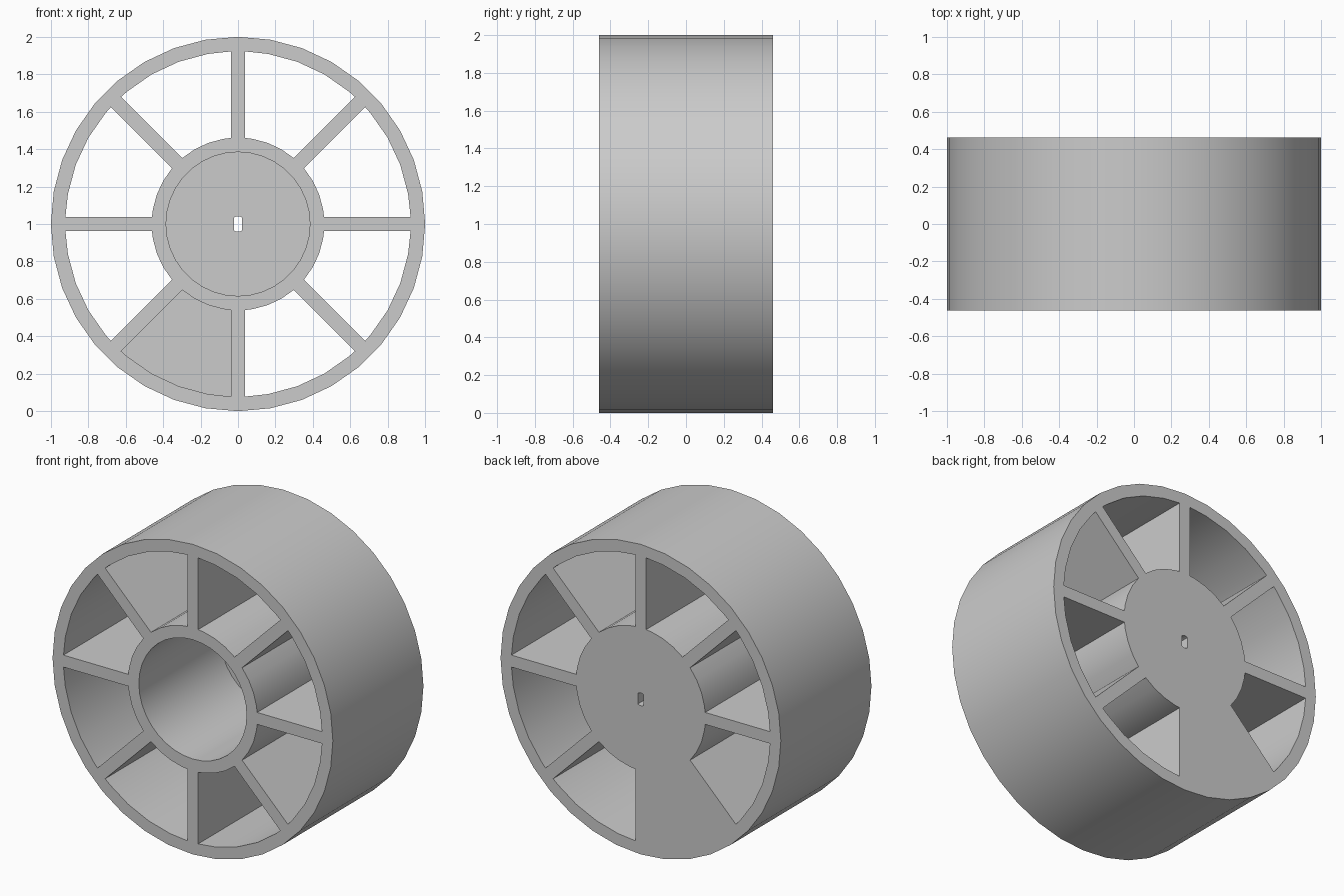
import bpy, bmesh, math

if "Cube" in bpy.data.objects:
    bpy.data.objects.remove(bpy.data.objects["Cube"])

R, HUB, WALL = 1.0, 0.4615, 0.077      # rim radius, hub radius, wall thickness
HALF = 0.4615                          # half of the wheel width
FLOOR = HALF - 0.1                     # front face of the closed back plates
SIDES, SPOKES = 36, 8


def circle(r, n=SIDES):
    return [(r * math.cos(2 * math.pi * i / n), r * math.sin(2 * math.pi * i / n)) for i in range(n)]


def arc(r, a0, a1):
    # spoke sides are parallel, so arc ends are inset by half a wall
    inset = math.asin(WALL / 2 / r)
    a0, a1, step = a0 + inset, a1 - inset, 2 * math.pi / SIDES
    angles = [a0] + [k * step for k in range(SIDES + 1) if a0 + 0.02 < k * step < a1 - 0.02] + [a1]
    return [(r * math.cos(a), r * math.sin(a)) for a in angles]


def prisms(name, items):
    """Extrude (profile, y0, y1) items along y about the wheel axis."""
    bm = bmesh.new()
    for pts, y0, y1 in items:
        face = bm.faces.new([bm.verts.new((x, y0, z + 1)) for x, z in pts])
        out = bmesh.ops.extrude_face_region(bm, geom=[face])
        moved = [v for v in out["geom"] if isinstance(v, bmesh.types.BMVert)]
        bmesh.ops.translate(bm, vec=(0, y1 - y0, 0), verts=moved)
    bmesh.ops.recalc_face_normals(bm, faces=bm.faces)
    mesh = bpy.data.meshes.new(name)
    bm.to_mesh(mesh)
    bm.free()
    obj = bpy.data.objects.new(name, mesh)
    bpy.context.collection.objects.link(obj)
    return obj


# Solid wheel blank
wheel = prisms("spoked_wheel", [(circle(R), -HALF, HALF)])

# Pockets between spokes (the lower left one is closed at the back) and hub bore
pockets = [(circle(HUB - WALL), -1, FLOOR)]
for i in range(SPOKES):
    a0, a1 = 2 * math.pi * i / SPOKES, 2 * math.pi * (i + 1) / SPOKES
    profile = arc(R - WALL, a0, a1) + arc(HUB, a0, a1)[::-1]
    pockets.append((profile, -1, FLOOR if i == 5 else 1))
pocket_cutter = prisms("pocket_cutter", pockets)

# Shaft hole with two flat sides
flat = [(max(-0.024, min(0.024, x)), z) for x, z in circle(0.041, 24) if abs(z) > 0.032]
shaft_cutter = prisms("shaft_cutter", [(flat, 0, 1)])

bpy.context.view_layer.objects.active = wheel
wheel.select_set(True)
for cutter in (pocket_cutter, shaft_cutter):
    mod = wheel.modifiers.new(cutter.name, "BOOLEAN")
    mod.operation, mod.solver, mod.object = "DIFFERENCE", "EXACT", cutter
    bpy.ops.object.modifier_apply(modifier=mod.name)
    bpy.data.objects.remove(cutter)
bpy.ops.object.shade_smooth_by_angle(angle=math.radians(30))
